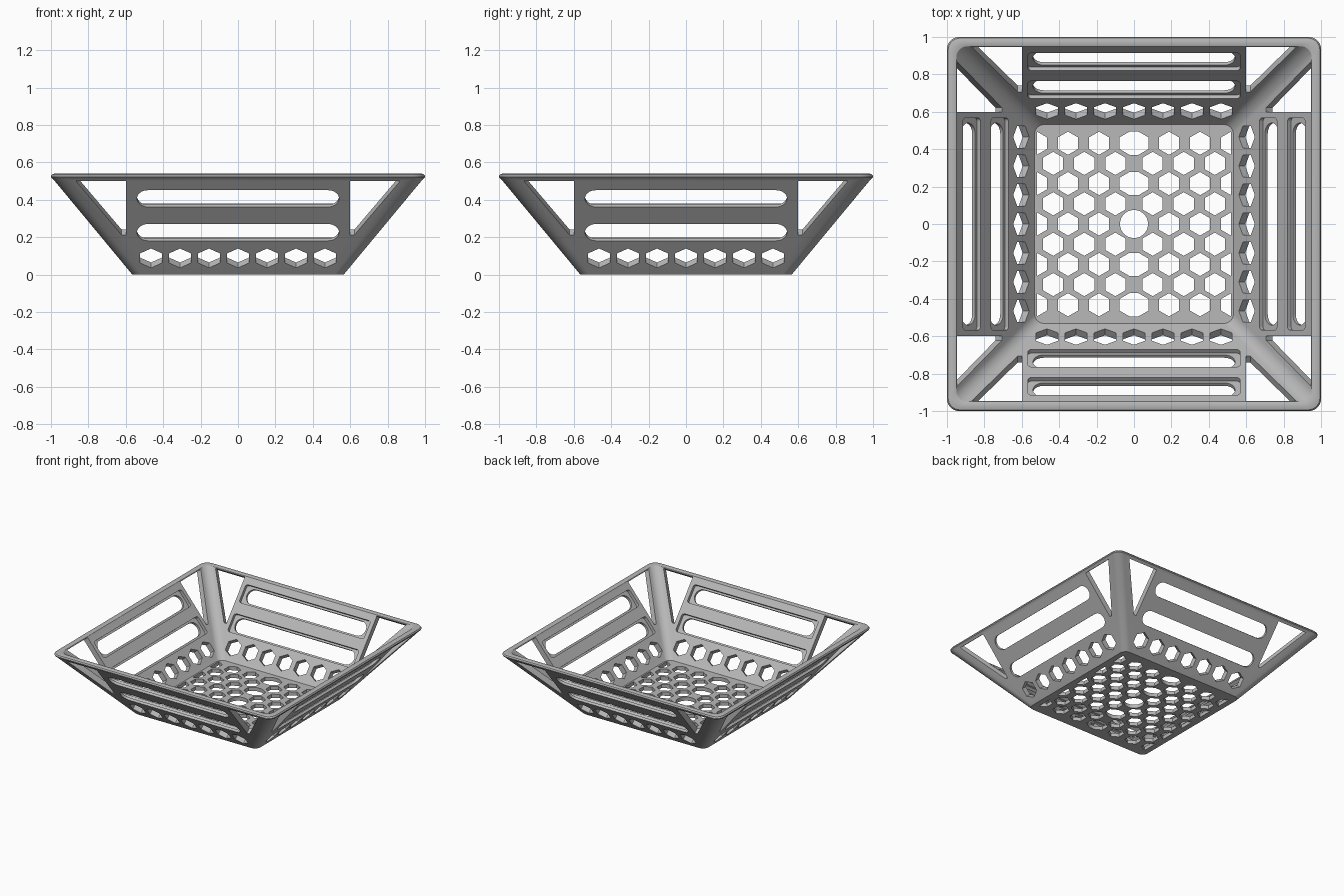
import bpy, bmesh
from math import sin, cos, pi, atan2
from mathutils import Vector, Matrix

cube = bpy.data.objects.get("Cube")
if cube:
    bpy.data.objects.remove(cube, do_unlink=True)

BASE = 0.565                      # half width of the foot
SLOPE = atan2(0.51, 0.423)        # wall angle from the ground
THICK = 0.045                     # wall thickness
FLOOR = 0.03                      # floor thickness


def rounded_rect(hx, hy, r, cx=0, cy=0, n=7):
    """Outline of a rectangle with round corners, counter-clockwise."""
    pts = []
    for k, (sx, sy) in enumerate([(1, 1), (-1, 1), (-1, -1), (1, -1)]):
        for i in range(n + 1):
            a = (k + i / n) * pi / 2
            pts.append((cx + sx * (hx - r) + r * cos(a), cy + sy * (hy - r) + r * sin(a)))
    return pts


def hexagon(cx, cy, r, spread=0):
    """Hexagon with points up and down; spread pulls its halves apart."""
    pts = []
    for sx in (1, -1):
        for a in (-90, -30, 30, 90):
            t = a * pi / 180
            pts.append((cx + sx * (r * cos(t) + spread), cy + sx * r * sin(t)))
    if not spread:
        del pts[4], pts[-1]
    return pts


def prism(bm, outline, place, d0, d1):
    """Closed prism of an outline, placed in space by place(u, v, depth)."""
    low = [bm.verts.new(place(u, v, d0)) for u, v in outline]
    high = [bm.verts.new(place(u, v, d1)) for u, v in outline]
    n = len(low)
    bm.faces.new(low[::-1])
    bm.faces.new(high)
    for i in range(n):
        j = (i + 1) % n
        bm.faces.new((low[i], low[j], high[j], high[i]))


def finish(bm, name):
    bmesh.ops.recalc_face_normals(bm, faces=bm.faces[:])
    mesh = bpy.data.meshes.new(name)
    bm.to_mesh(mesh)
    bm.free()
    ob = bpy.data.objects.new(name, mesh)
    bpy.context.scene.collection.objects.link(ob)
    return ob


def wall_place(k):
    """Map (along, up the slope, depth inward) onto wall number k."""
    rot = Matrix.Rotation(k * pi / 2, 3, 'Z')

    def place(u, v, d):
        return rot @ Vector((u, -BASE - v * cos(SLOPE) + d * sin(SLOPE),
                             v * sin(SLOPE) + d * cos(SLOPE)))
    return place


# Basket shell: rounded squares stacked up the outside, over the rim and down inside
def inner(z):
    return BASE + z * cos(SLOPE) / sin(SLOPE) - THICK / sin(SLOPE)


profile = [(BASE, 0, .05), (.988, .51, .06), (.998, .518, .065), (1.0, .526, .065),
           (.994, .536, .065), (.98, .54, .06), (.962, .54, .06), (.95, .536, .06),
           (inner(.525), .525, .06), (inner(FLOOR), FLOOR, .05)]
bm = bmesh.new()
loops = [[bm.verts.new((x, y, z)) for x, y in rounded_rect(h, h, r)] for h, z, r in profile]
for a, b in zip(loops, loops[1:]):
    for i in range(len(a)):
        j = (i + 1) % len(a)
        bm.faces.new((a[i], a[j], b[j], b[i]))
bm.faces.new(loops[0][::-1])
bm.faces.new(loops[-1])
basket = finish(bm, "basket")

# Wall openings: hexagon row, two slots, corner triangles; recesses behind the slots
holes, recesses = bmesh.new(), bmesh.new()
triangle = [(.60, .275), (.622, .275), (.868, .651), (.60, .651)]
for k in range(4):
    place = wall_place(k)
    for i in range(-3, 4):
        prism(holes, hexagon(i * .155, .114, .067), place, -.03, .08)
    for v in (.293, .528):
        prism(holes, rounded_rect(.54, .058, .0575, 0, v), place, -.03, .08)
        prism(recesses, rounded_rect(.567, .073, .02, 0, v), place, .02, .09)
    for s in (1, -1):
        prism(holes, [(s * u, v) for u, v in triangle], place, -.03, .06)

# Floor openings: staggered hexagons mirrored about the middle, wide ones on the centre line
def floor_place(u, v, d):
    return Vector((u, v, d))


def cut_floor(outline):
    prism(holes, outline, floor_place, -.02, FLOOR + .02)


R, PITCH, EDGE = .062, .166, .519
for row in range(-4, 5):
    y = row * .108
    start = .1 if row % 2 else .187
    for s in (1, -1):
        for i in range(3):
            x = start + i * PITCH
            cut_floor([(s * min(px, EDGE), py) for px, py in hexagon(x, y, R)])
    if row % 2 == 0 and row:
        cut_floor(hexagon(0, y, R, .024))
cut_floor([(.075 * cos(i * pi / 20), .075 * sin(i * pi / 20)) for i in range(40)])

# Cut the openings out of the shell
bpy.context.view_layer.objects.active = basket
basket.select_set(True)
for bm, name in ((recesses, "recess_cutter"), (holes, "hole_cutter")):
    bmesh.ops.remove_doubles(bm, verts=bm.verts[:], dist=1e-5)
    cutter = finish(bm, name)
    cutter.hide_render = True
    mod = basket.modifiers.new(name, 'BOOLEAN')
    mod.operation, mod.solver, mod.object = 'DIFFERENCE', 'EXACT', cutter
    bpy.ops.object.modifier_apply(modifier=mod.name)
    bpy.data.objects.remove(cutter, do_unlink=True)

# Plain grey material and smooth shading on the rounded parts
grey = bpy.data.materials.new("plain_grey")
grey.use_nodes = True
colour = (.48, .48, .48, 1)
grey.diffuse_color = colour
grey.node_tree.nodes["Principled BSDF"].inputs["Base Color"].default_value = colour
basket.data.materials.clear()
basket.data.materials.append(grey)
bpy.ops.object.shade_smooth_by_angle(angle=pi / 6)
